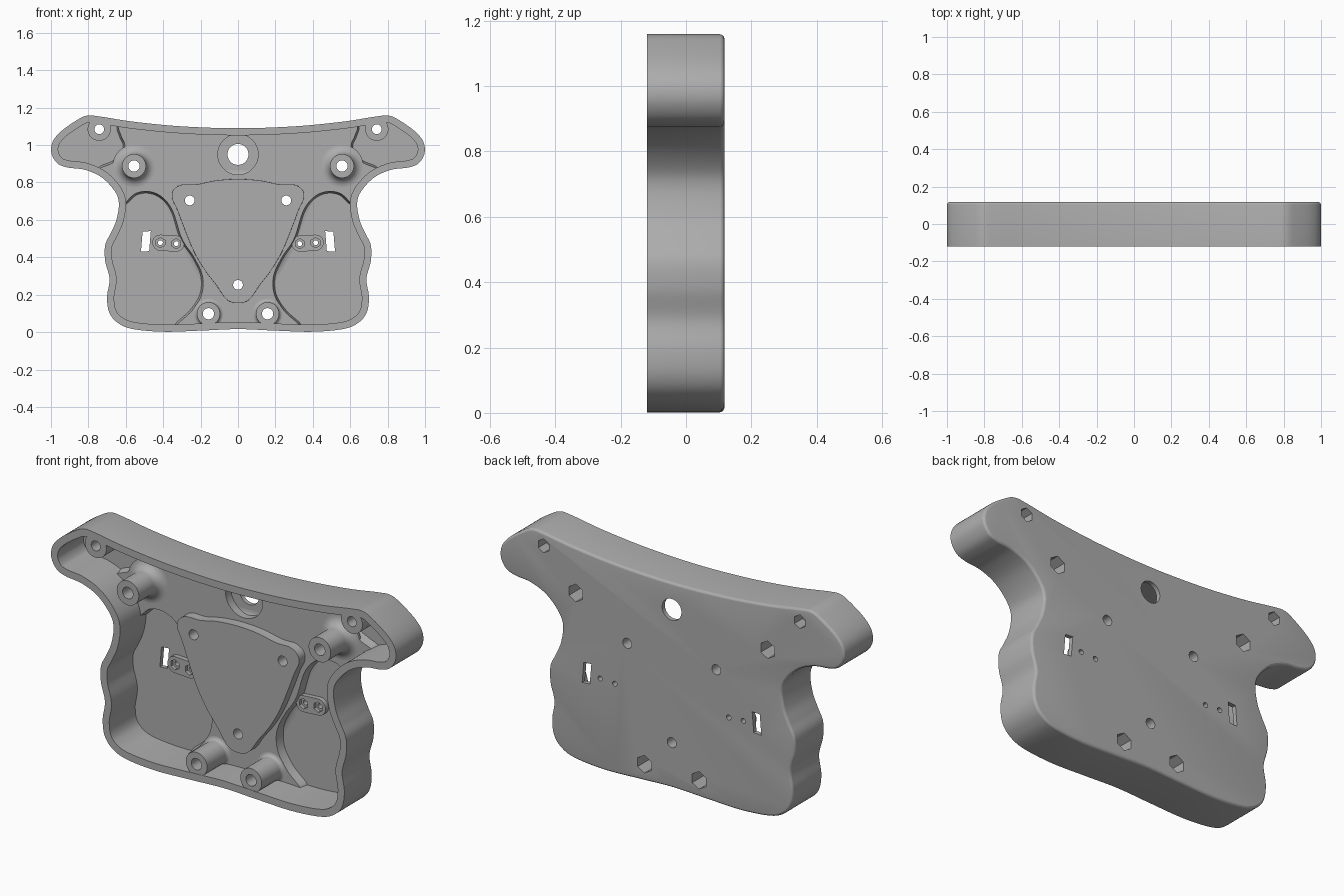
import bpy, bmesh, math
from mathutils import Vector

if "Cube" in bpy.data.objects:
    bpy.data.objects.remove(bpy.data.objects["Cube"])

grey = bpy.data.materials.new("plain grey")
grey.use_nodes = True
COLOUR = (0.42, 0.42, 0.42, 1)
grey.diffuse_color = COLOUR
grey.node_tree.nodes["Principled BSDF"].inputs["Base Color"].default_value = COLOUR

FRONT, BACK, FLOOR, UPPER = -0.118, 0.118, 0.095, 0.05


def mirrored(half):
    """Closed x-z loop from the points of its +x half."""
    return half + [(-x, z) for x, z in reversed(half) if x > 0]


def smooth(points, steps=8):
    """Closed Catmull-Rom curve through the points."""
    p = [Vector(q) for q in points]
    n, out = len(p), []
    for i in range(n):
        a, b, c, d = p[i - 1], p[i], p[(i + 1) % n], p[(i + 2) % n]
        for s in range(steps):
            t = s / steps
            out.append(b + (c - a) * t / 2 + (a * 2 - b * 5 + c * 4 - d) * t * t / 2
                       + (b * 3 - a - c * 3 + d) * t ** 3 / 2)
    return out


def offset(loop, d):
    """Move a clockwise loop outward by d (inward if negative)."""
    out = []
    for i, p in enumerate(loop):
        t = (loop[(i + 1) % len(loop)] - loop[i - 1]).normalized()
        out.append(p + Vector((-t.y, t.x)) * d)
    return out


def circle(x, z, r, n=40):
    return [Vector((x + r * math.sin(math.tau * i / n), z + r * math.cos(math.tau * i / n)))
            for i in range(n)]


def stadium(a, b, r, n=12):
    a, b = Vector(a), Vector(b)
    ang = math.atan2(b.y - a.y, b.x - a.x)
    loop = []
    for c, start in ((a, ang - math.pi / 2), (b, ang + math.pi / 2)):
        for i in range(n + 1):
            w = start - math.pi * i / n
            loop.append(c + Vector((math.cos(w), math.sin(w))) * r)
    return loop


def build(name, solids):
    """Each solid is a list of (loop, y) rings, lofted and capped."""
    bm = bmesh.new()
    for rings in solids:
        rows = [[bm.verts.new((p.x, y, p.y)) for p in loop] for loop, y in rings]
        for r, s in zip(rows, rows[1:]):
            for i in range(len(r)):
                j = (i + 1) % len(r)
                bm.faces.new((r[i], r[j], s[j], s[i]))
        bm.faces.new(rows[0])
        bm.faces.new(rows[-1][::-1])
    bmesh.ops.recalc_face_normals(bm, faces=bm.faces)
    mesh = bpy.data.meshes.new(name)
    bm.to_mesh(mesh)
    bm.free()
    mesh.materials.append(grey)
    ob = bpy.data.objects.new(name, mesh)
    bpy.context.collection.objects.link(ob)
    return ob


def activate(ob):
    bpy.ops.object.select_all(action="DESELECT")
    ob.select_set(True)
    bpy.context.view_layer.objects.active = ob


def cut(ob, cutter):
    cutter.hide_render = True
    activate(ob)
    m = ob.modifiers.new("cut", "BOOLEAN")
    m.operation, m.solver, m.object = "DIFFERENCE", "EXACT", cutter
    bpy.ops.object.modifier_apply(modifier=m.name)


def flared(loop, top, base, spread, steps=8):
    """Straight top edge running into a concave flare at the base."""
    rings = [(loop, top)]
    height = min(spread, base - top)
    for i in range(steps + 1):
        w = math.pi / 2 * i / steps
        y = base - height + height * math.sin(w)
        if y > top + 1e-4:
            rings.append((offset(loop, spread * (1 - math.cos(w))), y))
    return rings + [(rings[-1][0], base + 0.012)]


def pair(x, z):
    return [(x, z), (-x, z)]


# Shell: rounded back edge, hollow from the front
outline = smooth(mirrored([
    (0, 1.09), (.3, 1.1), (.56, 1.125), (.74, 1.153), (.81, 1.157), (.87, 1.128), (.95, 1.07),
    (.992, 1.015), (.997, .955), (.965, .902), (.91, .88), (.82, .868), (.73, .828), (.66, .755),
    (.637, .69), (.65, .6), (.68, .53), (.71, .465), (.71, .38), (.687, .285), (.7, .19),
    (.69, .11), (.65, .055), (.57, .018), (.4, .002), (.2, .008), (0, .016)]))
R = 0.016
edge = [(offset(outline, R * (math.cos(w) - 1)), BACK - R + R * math.sin(w))
        for w in (math.pi / 8 * i for i in range(5))]
shell = build("shell", [[(outline, -0.12)] + edge])
inner = offset(outline, -0.038)
cavity = build("cavity_cutter", [[(inner, -0.2), (inner, FLOOR)]])
cut(shell, cavity)

# Raised floor between the wing pockets and the grip pockets
floor_loop = smooth(mirrored([
    (0, 1.062), (.3, 1.074), (.56, 1.098), (.635, 1.1), (.625, 1.05), (.605, 1.0), (.62, .935),
    (.68, .9), (.74, .868), (.672, .81), (.622, .745), (.61, .69), (.55, .74), (.48, .752),
    (.41, .725), (.35, .65), (.3, .5), (.235, .4), (.19, .3), (.195, .2), (.25, .11),
    (.325, .04), (.29, .028), (.1, .03), (0, .032)]))
raised_floor = build("raised_floor", [[(floor_loop, UPPER), (offset(floor_loop, .004), .07),
                                       (offset(floor_loop, .012), FLOOR + .01)]])
recess = build("recess_cutter", [[(circle(0, .95, .108), -0.2), (circle(0, .95, .108), .2)]])
cut(raised_floor, recess)

# Three-cornered centre plate
plate_loop = smooth(mirrored([
    (0, .818), (.12, .81), (.22, .79), (.3, .788), (.345, .76), (.352, .715), (.325, .655),
    (.295, .575), (.24, .44), (.18, .335), (.115, .25), (.075, .19), (.04, .162), (0, .155)]))
centre_plate = build("centre_plate", [flared(plate_loop, 0, FLOOR, .05)])

# Screw bosses
upper, lower, wing = pair(.556, .888), pair(.158, .098), pair(.742, 1.085)
upper_bosses = build("upper_bosses", [flared(circle(x, z, .064), FRONT, UPPER, .05) for x, z in upper])
lower_bosses = build("lower_bosses", [flared(circle(x, z, .062), FRONT, UPPER, .02) for x, z in lower])
wing_bosses = build("wing_bosses", [[(circle(x, z, .062), FRONT), (circle(x, z, .062), .1)]
                                    for x, z in wing])

# Small twin-hole pads in the grip pockets
pads = build("sensor_pads", [[(stadium((s * .415, .478), (s * .33, .473), .043), .07),
                              (stadium((s * .415, .478), (s * .33, .473), .043), .1)]
                             for s in (1, -1)])

# Through holes and slots
small = pair(.415, .478) + pair(.33, .473)
bores = [(p, .03) for p in upper + lower] + [(p, .026) for p in wing + pair(.258, .704)]
bores += [((0, .253), .026), ((0, .95), .056)] + [(p, .013) for p in small]
solids = [[(circle(*p, r), -0.3), (circle(*p, r), .3)] for p, r in bores]
for s in (1, -1):
    slot = [Vector((s * x, z)) for x, z in ((.466, .54), (.51, .537), (.519, .43), (.475, .433))]
    solids.append([(slot, -0.3), (slot, .3)])
hole_cutter = build("hole_cutter", solids)

# Hexagonal nut recesses: at the back of the bosses and the front of the pads
hexes = [(p, .046, .02, .3) for p in upper + lower] + [(p, .036, .05, .3) for p in wing]
hexes += [(p, .027, -0.3, .088) for p in small]
hex_cutter = build("nut_recess_cutter", [[(circle(*p, r, 6), a), (circle(*p, r, 6), b)]
                                         for p, r, a, b in hexes])

for part in (shell, raised_floor, centre_plate, upper_bosses, lower_bosses, wing_bosses, pads):
    cut(part, hole_cutter)
    if part is not centre_plate:
        cut(part, hex_cutter)
    activate(part)
    bpy.ops.object.shade_smooth_by_angle(angle=math.radians(20))

for helper in (cavity, recess, hole_cutter, hex_cutter):
    bpy.data.objects.remove(helper)
